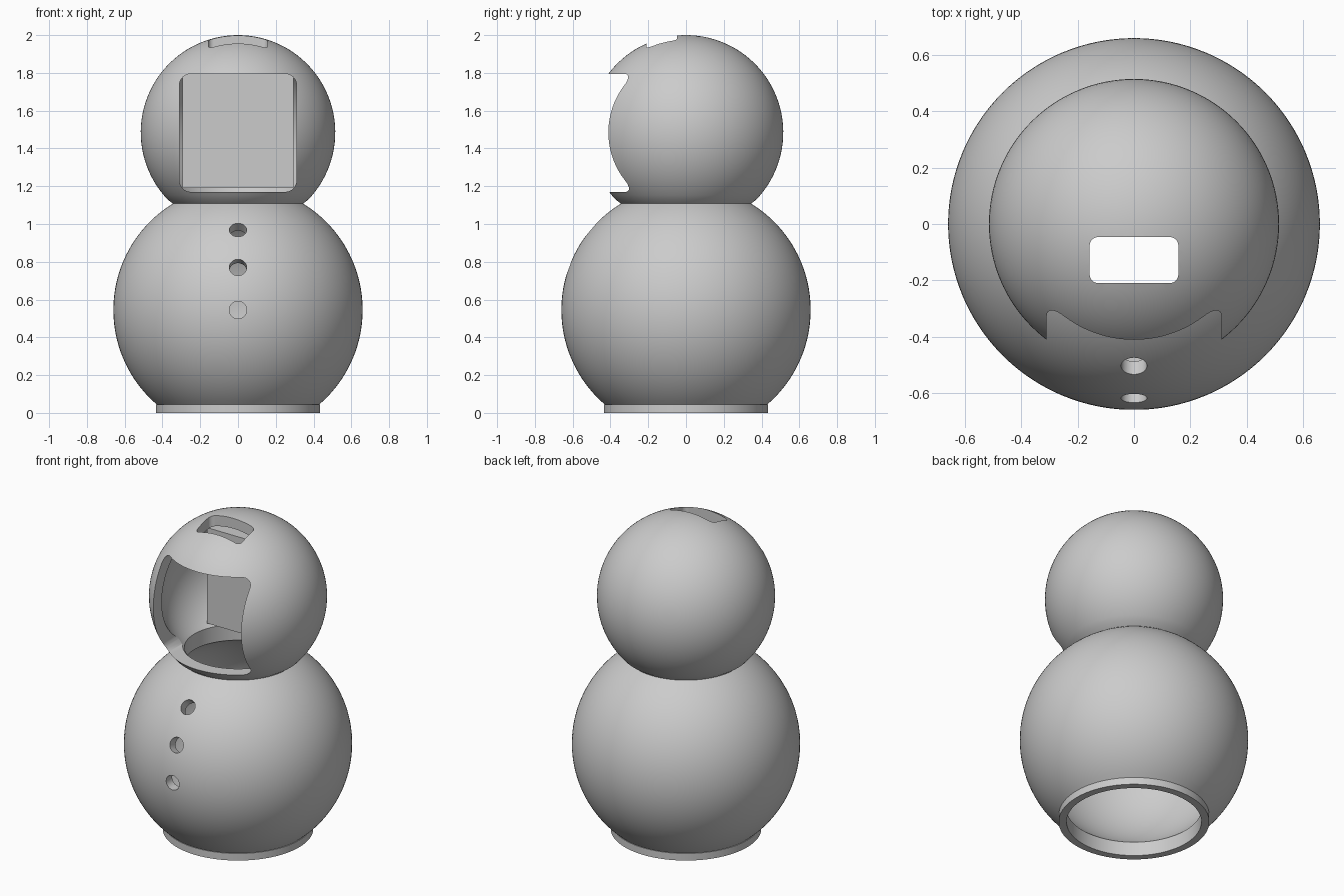
import bpy, bmesh
from math import sin, cos, pi, asin, radians
from mathutils import Matrix, Vector

if "Cube" in bpy.data.objects:
    bpy.data.objects.remove(bpy.data.objects["Cube"], do_unlink=True)

BODY_Z, BODY_R, BODY_IN = 0.545, 0.66, 0.60
HEAD_Z, HEAD_R, HEAD_IN = 1.485, 0.515, 0.45
NECK_R, BASE_R, BORE_R, LIP_Z = 0.31, 0.435, 0.39, 0.045

grey = bpy.data.materials.new("plain grey")
grey.use_nodes = True
colour = (0.6, 0.6, 0.6, 1)
grey.diffuse_color = colour
grey.node_tree.nodes["Principled BSDF"].inputs["Base Color"].default_value = colour


def make_object(name, bm):
    bmesh.ops.recalc_face_normals(bm, faces=bm.faces)
    mesh = bpy.data.meshes.new(name)
    bm.to_mesh(mesh)
    bm.free()
    mesh.materials.append(grey)
    obj = bpy.data.objects.new(name, mesh)
    bpy.context.collection.objects.link(obj)
    return obj


def arc(centre_z, radius, start, end, steps=40):
    """Profile points from latitude start to latitude end."""
    angles = [start + (end - start) * i / steps for i in range(steps + 1)]
    return [(radius * cos(a), centre_z + radius * sin(a)) for a in angles]


def rounded_prism(name, width, depth, height, corner, matrix):
    """Box with rounded vertical edges, placed by a matrix."""
    bm = bmesh.new()
    bmesh.ops.create_cube(bm, size=1, matrix=Matrix.Diagonal((width, depth, height, 1)))
    upright = [e for e in bm.edges if abs(e.verts[0].co.z - e.verts[1].co.z) > height / 2]
    bmesh.ops.bevel(bm, geom=upright, offset=corner, segments=8, profile=0.5, affect='EDGES')
    bm.transform(matrix)
    return make_object(name, bm)


# Hollow shell: outer profile up, inner profile back down, revolved
neck_z = 1.108
profile = [(BORE_R, 0), (BASE_R, 0), (BASE_R, LIP_Z)]
profile += arc(BODY_Z, BODY_R, asin((LIP_Z - BODY_Z) / BODY_R), asin((neck_z - BODY_Z) / BODY_R))
profile += arc(HEAD_Z, HEAD_R, asin((neck_z - HEAD_Z) / HEAD_R), pi / 2)[1:]
profile += arc(HEAD_Z, HEAD_IN, pi / 2, asin(NECK_R / HEAD_IN) - pi / 2)
profile += arc(BODY_Z, BODY_IN, pi / 2 - asin(NECK_R / BODY_IN), asin(BORE_R / BODY_IN) - pi / 2)
bm = bmesh.new()
verts = [bm.verts.new((r, 0, z)) for r, z in profile]
edges = [bm.edges.new((a, b)) for a, b in zip(verts, verts[1:] + verts[:1])
         if a.co.x + b.co.x > 1e-5]
bmesh.ops.spin(bm, geom=verts + edges, cent=(0, 0, 0), axis=(0, 0, 1),
               angle=2 * pi, steps=128, use_duplicate=False)
bmesh.ops.remove_doubles(bm, verts=bm.verts, dist=1e-4)
shell = make_object("snowman_shell", bm)

# Face window, slot in the crown and three radial button holes
cutters = [
    rounded_prism("window_cutter", 0.62, 0.625, 0.6, 0.06,
                  Matrix.Translation((0, -0.45, 1.4825)) @ Matrix.Rotation(pi / 2, 4, 'X')),
    rounded_prism("slot_cutter", 0.315, 0.163, 0.4, 0.03, Matrix.Translation((0, -0.128, 1.95))),
]
for tilt in (0, 20, 40):
    outward = Vector((0, -cos(radians(tilt)), sin(radians(tilt))))
    bm = bmesh.new()
    bmesh.ops.create_cone(bm, cap_ends=True, segments=40, radius1=0.046, radius2=0.046, depth=0.2)
    bm.transform(Matrix.Translation(Vector((0, 0, BODY_Z)) + outward * 0.63)
                 @ outward.to_track_quat('Z', 'Y').to_matrix().to_4x4())
    cutters.append(make_object("button_cutter", bm))

for cutter in cutters:
    cutter.hide_render = True
    cut = shell.modifiers.new(cutter.name, 'BOOLEAN')
    cut.operation, cut.solver, cut.object = 'DIFFERENCE', 'EXACT', cutter
bpy.context.view_layer.update()
graph = bpy.context.evaluated_depsgraph_get()
shell_mesh = bpy.data.meshes.new_from_object(shell.evaluated_get(graph))
shell.modifiers.clear()
shell.data = shell_mesh
for cutter in cutters:
    bpy.data.objects.remove(cutter, do_unlink=True)

# Flat block set into the back of the head
bm = bmesh.new()
bmesh.ops.create_cube(bm, size=1, matrix=Matrix.Translation((0, 0.18, 1.495))
                      @ Matrix.Diagonal((0.59, 0.14, 0.61, 1)))
make_object("head_back_block", bm)

bpy.ops.object.select_all(action='DESELECT')
shell.select_set(True)
bpy.context.view_layer.objects.active = shell
bpy.ops.object.shade_smooth_by_angle(angle=radians(30))
